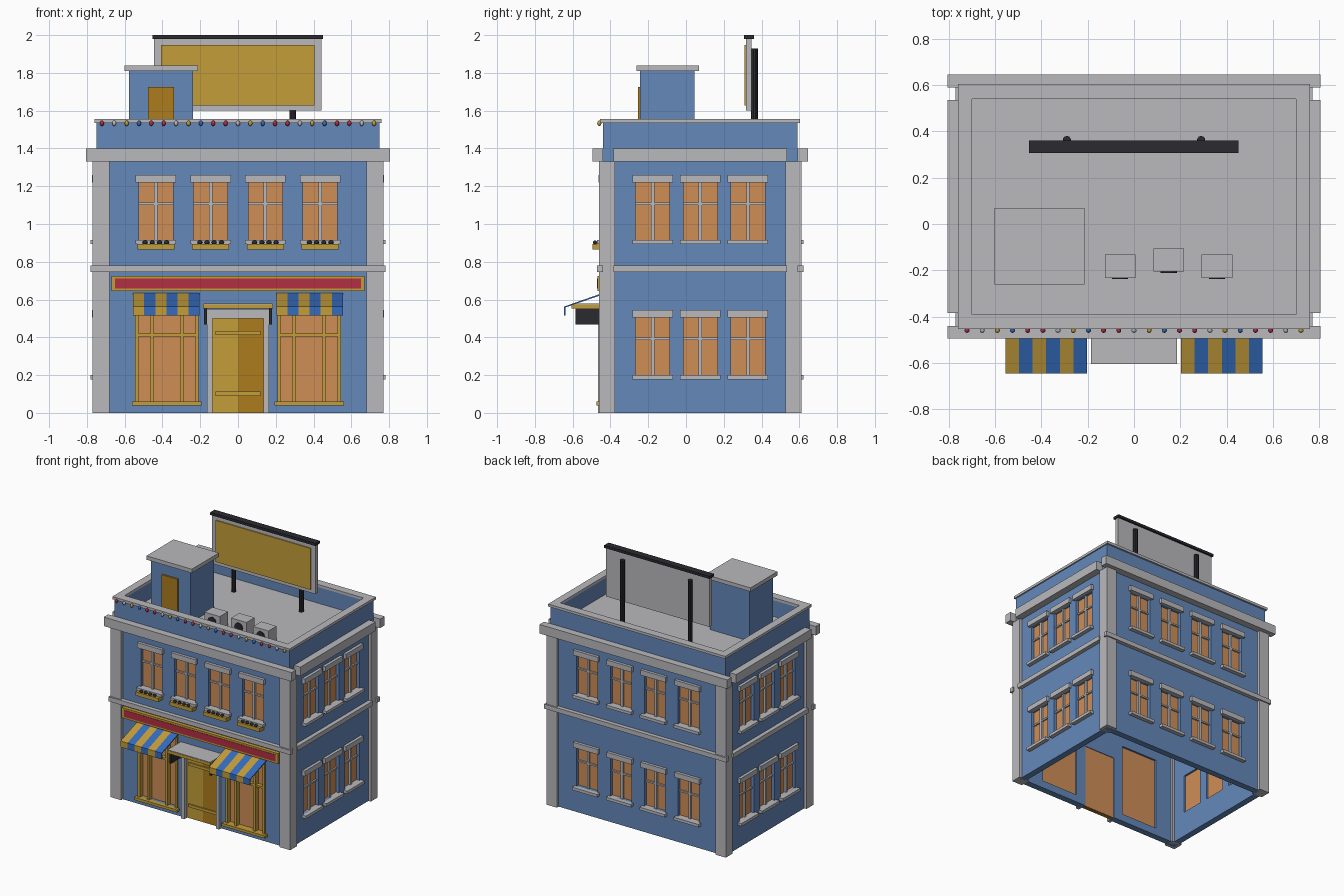
import bpy, bmesh
from mathutils import Matrix, Vector

old = bpy.data.objects.get("Cube")
if old:
    bpy.data.objects.remove(old, do_unlink=True)


def material(name, *srgb):
    rgba = [(c / 255 / 12.92 if c < 11 else ((c / 255 + 0.055) / 1.055) ** 2.4) for c in srgb] + [1]
    m = bpy.data.materials.new(name)
    m.use_nodes = True
    m.diffuse_color = rgba
    m.node_tree.nodes["Principled BSDF"].inputs["Base Color"].default_value = rgba
    return m


BLUE = material("wall blue", 100, 136, 186)
GREY = material("stone grey", 186, 186, 190)
GLASS = material("warm glass", 207, 142, 86)
GOLD = material("gold", 196, 157, 58)
OCHRE = material("dark gold", 174, 124, 30)
RED = material("sign red", 178, 46, 66)
ROYAL = material("awning blue", 52, 108, 190)
BLACK = material("charcoal", 42, 42, 48)

# Outer wall planes and wall thickness
X, FRONT, BACK, THICK = 0.75, -0.44, 0.59, 0.05
ROOF, TOP = 1.41, 1.535


def finish(name, bm, *mats, smooth=False):
    me = bpy.data.meshes.new(name)
    bm.to_mesh(me)
    bm.free()
    for m in mats:
        me.materials.append(m)
    for p in me.polygons:
        p.use_smooth = smooth
    ob = bpy.data.objects.new(name, me)
    bpy.context.collection.objects.link(ob)
    return ob


def boxes(name, mat, *spans):
    """One object from boxes given as (x0, x1, y0, y1, z0, z1)."""
    bm = bmesh.new()
    for x0, x1, y0, y1, z0, z1 in spans:
        mid = Vector((x0 + x1, y0 + y1, z0 + z1)) / 2
        size = (abs(x1 - x0), abs(y1 - y0), abs(z1 - z0), 1)
        bmesh.ops.create_cube(bm, size=1, matrix=Matrix.Translation(mid) @ Matrix.Diagonal(size))
    return finish(name, bm, mat)


def at(side, u, d, z):
    """Point on a wall: u along it, d outward from it, z up."""
    return Vector({"front": (u, FRONT - d, z), "back": (u, BACK + d, z),
                   "left": (X + d, u, z), "right": (-X - d, u, z)}[side])


def on(side, u0, u1, d0, d1, z0, z1):
    a, b = at(side, u0, d0, z0), at(side, u1, d1, z1)
    return (a.x, b.x, a.y, b.y, a.z, b.z)


def wall(side, u0, u1, holes):
    us = sorted({u0, u1, *(h[0] for h in holes), *(h[1] for h in holes)})
    zs = sorted({0, TOP, *(h[2] for h in holes), *(h[3] for h in holes)})
    bm = bmesh.new()
    for a, b in zip(us, us[1:]):
        for c, d in zip(zs, zs[1:]):
            u, z = (a + b) / 2, (c + d) / 2
            if not any(h[0] < u < h[1] and h[2] < z < h[3] for h in holes):
                bm.faces.new([bm.verts.new(at(side, p, 0, q)) for p, q in ((a, c), (b, c), (b, d), (a, d))])
    bmesh.ops.remove_doubles(bm, verts=bm.verts[:], dist=0.0001)
    ext = bmesh.ops.extrude_face_region(bm, geom=bm.faces[:], use_keep_orig=True)
    moved = [g for g in ext["geom"] if isinstance(g, bmesh.types.BMVert)]
    bmesh.ops.translate(bm, verts=moved, vec=at(side, 0, -THICK, 0) - at(side, 0, 0, 0))
    bmesh.ops.recalc_face_normals(bm, faces=bm.faces[:])
    finish(side + "_wall", bm, BLUE)


# Walls with sash windows
HALF, TALL = 0.09, 0.305
UPPER, LOWER = 0.915, 0.2
across, along = (-0.435, -0.145, 0.145, 0.435), (-0.177, 0.076, 0.328)
layout = {"front": (across, (UPPER,)), "back": (across, (LOWER, UPPER)),
          "left": (along, (LOWER, UPPER)), "right": (along, (LOWER, UPPER))}
shop = [(-0.535, -0.217), (0.217, 0.535)]
DOOR_W, DOOR_H, SHOP_LOW, SHOP_HIGH = 0.135, 0.5, 0.06, 0.63

for side, (centres, floors) in layout.items():
    spots = [(u, z) for u in centres for z in floors]
    holes = [(u - HALF, u + HALF, z, z + TALL) for u, z in spots]
    panes, bars, trim = [], [], []
    for u, z in spots:
        top, mid = z + TALL, z + TALL * 0.63
        panes.append(on(side, u - HALF, u + HALF, -0.035, -0.025, z, top))
        bars.append(on(side, u - 0.009, u + 0.009, -0.025, -0.01, z, top))
        bars.append(on(side, u - HALF, u + HALF, -0.025, -0.013, mid - 0.006, mid + 0.006))
        trim.append(on(side, u - 0.107, u + 0.107, -0.01, 0.022, top, top + 0.04))
        trim.append(on(side, u - 0.107, u + 0.107, -0.03, 0.032, z - 0.022, z))
    boxes(side + "_window_panes", GLASS, *panes)
    boxes(side + "_window_bars", GREY, *bars)
    boxes(side + "_lintels_and_sills", GREY, *trim)
    if side == "front":
        holes += [(a, b, SHOP_LOW, SHOP_HIGH) for a, b in shop] + [(-DOOR_W, DOOR_W, 0, DOOR_H)]
    ends = (-X, X) if side in ("front", "back") else (FRONT + THICK, BACK - THICK)
    wall(side, *ends, holes)

# Corner pillars, storey band and cornice
boxes("corner_pillars", GREY, *[(s * 0.68, s * 0.77, y0, y1, 0, 1.33)
                                for s in (-1, 1) for y0, y1 in ((-0.46, -0.377), (0.527, 0.612))])
for name, out, z0, z1 in (("storey_band", 0.032, 0.745, 0.78), ("cornice", 0.055, 1.33, 1.4)):
    w = X + out
    boxes(name, GREY, *[on(s, -w, w, 0, out, z0, z1) for s in ("front", "back")],
          *[on(s, -0.385, 0.535, 0, out, z0, z1) for s in ("left", "right")])

# Roof deck and parapet coping
inner = X - THICK
boxes("roof_deck", GREY, (-inner, inner, FRONT + THICK, BACK - THICK, ROOF - 0.05, ROOF))
cope = 0.76
boxes("parapet_coping", GREY,
      *[on(s, -cope, cope, -THICK, 0.014, TOP, TOP + 0.02) for s in ("front", "back")],
      *[on(s, FRONT + THICK, BACK - THICK, -THICK, cope - X, TOP, TOP + 0.02) for s in ("left", "right")])

# Stair house
boxes("stair_house", BLUE, (-0.577, -0.238, -0.243, 0.045, ROOF, 1.81))
boxes("stair_house_roof", GREY, (-0.602, -0.213, -0.262, 0.07, 1.81, 1.84))
boxes("stair_house_door", OCHRE, (-0.476, -0.34, -0.255, -0.24, ROOF, 1.725))

# Billboard
boxes("billboard", GREY, (-0.445, 0.442, 0.318, 0.347, 1.6, 1.98))
boxes("billboard_panel", GOLD, (-0.408, 0.405, 0.309, 0.32, 1.627, 1.948))
boxes("billboard_cap", BLACK, (-0.453, 0.45, 0.306, 0.36, 1.98, 2))
bm = bmesh.new()
for x in (-0.29, 0.29):
    bmesh.ops.create_cone(bm, cap_ends=True, segments=10, radius1=0.018, radius2=0.018, depth=1.93 - ROOF,
                          matrix=Matrix.Translation((x, 0.362, (1.93 + ROOF) / 2)))
finish("billboard_posts", bm, BLACK)

# Roof air units with round fans
units = ((-0.06, -0.182), (0.15, -0.155), (0.358, -0.182))
boxes("air_units", GREY, *[(x - 0.066, x + 0.066, y - 0.05, y + 0.05, ROOF, 1.52) for x, y in units])
bm = bmesh.new()
for x, y in units:
    bmesh.ops.create_cone(bm, cap_ends=True, segments=16, radius1=0.035, radius2=0.035, depth=0.008,
                          matrix=Matrix.Translation((x, y - 0.052, 1.465)) @ Matrix.Rotation(1.5708, 4, "X"))
finish("air_unit_fans", bm, BLACK)

# Shop windows
panes, frames = [], []
for a, b in shop:
    panes.append(on("front", a, b, -0.035, -0.025, SHOP_LOW, SHOP_HIGH))
    third = (b - a) / 4
    for u in (a, a + third, b - third, b):
        frames.append(on("front", u - 0.009, u + 0.009, -0.025, 0.012, SHOP_LOW, SHOP_HIGH))
    frames.append(on("front", a, b, -0.025, 0.005, 0.405, 0.42))
    frames.append(on("front", a - 0.025, b + 0.025, -0.025, 0.034, SHOP_LOW - 0.02, SHOP_LOW))
panes.append(on("front", -DOOR_W, DOOR_W, -0.045, -0.035, 0, DOOR_H))
boxes("shop_panes", GLASS, *panes)
boxes("shop_window_frames", GOLD, *frames)

# Double door, frame, canopy and brackets
boxes("door_leaf_right", GOLD, on("front", -DOOR_W, 0, -0.03, -0.01, 0, DOOR_H))
boxes("door_leaf_left", OCHRE, on("front", 0, DOOR_W, -0.03, -0.01, 0, DOOR_H))
boxes("door_rails", GOLD, *[on("front", -0.12, 0.12, -0.01, 0, z, z + 0.022) for z in (0.09, 0.412)])
boxes("door_frame", GREY, on("front", -0.163, 0.163, 0, 0.025, DOOR_H, 0.55),
      *[on("front", s * DOOR_W, s * 0.163, -0.02, 0.025, 0, DOOR_H) for s in (-1, 1)])
boxes("canopy", GOLD, on("front", -0.185, 0.185, 0, 0.165, 0.552, 0.574))
boxes("canopy_top", GREY, on("front", -0.183, 0.183, 0, 0.163, 0.574, 0.579))
boxes("canopy_brackets", BLACK, *[on("front", s * 0.165, s * 0.18, 0, 0.145, 0.467, 0.552) for s in (-1, 1)])

# Striped awnings
for name, start in (("right_awning", -0.555), ("left_awning", 0.203)):
    bm = bmesh.new()
    step = 0.352 / 6
    for i in range(6):
        a, b = start + i * step, start + (i + 1) * step
        rows = [[bm.verts.new(at("front", u, d, z)) for u in (a, b)]
                for d, z in ((0, 0.635), (0.205, 0.563), (0.205, 0.515))]
        for p, q in zip(rows, rows[1:]):
            bm.faces.new((p[0], q[0], q[1], p[1])).material_index = i % 2
    bmesh.ops.remove_doubles(bm, verts=bm.verts[:], dist=0.0001)
    ob = finish(name, bm, GOLD, ROYAL)
    ob.modifiers.new("thickness", "SOLIDIFY").thickness = 0.008

# Sign board
boxes("sign_frame", GOLD, on("front", -0.67, 0.67, 0, 0.028, 0.645, 0.725))
boxes("sign_panel", RED, on("front", -0.65, 0.65, 0.02, 0.031, 0.659, 0.711))


def beads(name, mat, points, size):
    bm = bmesh.new()
    for p in points:
        bmesh.ops.create_icosphere(bm, subdivisions=2, radius=1, matrix=Matrix.Translation(p) @ Matrix.Diagonal(size))
    finish(name, bm, mat, smooth=True)


# Window planters with dark plants
boxes("planters", GOLD, *[on("front", u - 0.098, u + 0.098, 0, 0.055, 0.865, 0.894) for u in across])
beads("planter_plants", BLACK,
      [at("front", u + k * 0.038, 0.042, 0.902) for u in across for k in (-1.5, -0.5, 0.5, 1.5)],
      (0.014, 0.011, 0.011, 1))

# String of festive lamps along the parapet
cycle = (RED, GREY, GOLD, ROYAL, RED)
for tone in (RED, GREY, GOLD, ROYAL):
    spots = [at("front", (i - 11) * 0.0655, 0.019, 1.533) for i in range(23) if cycle[i % 5] == tone]
    beads("lamps_" + tone.name.replace(" ", "_"), tone, spots, (0.011, 0.011, 0.015, 1))
